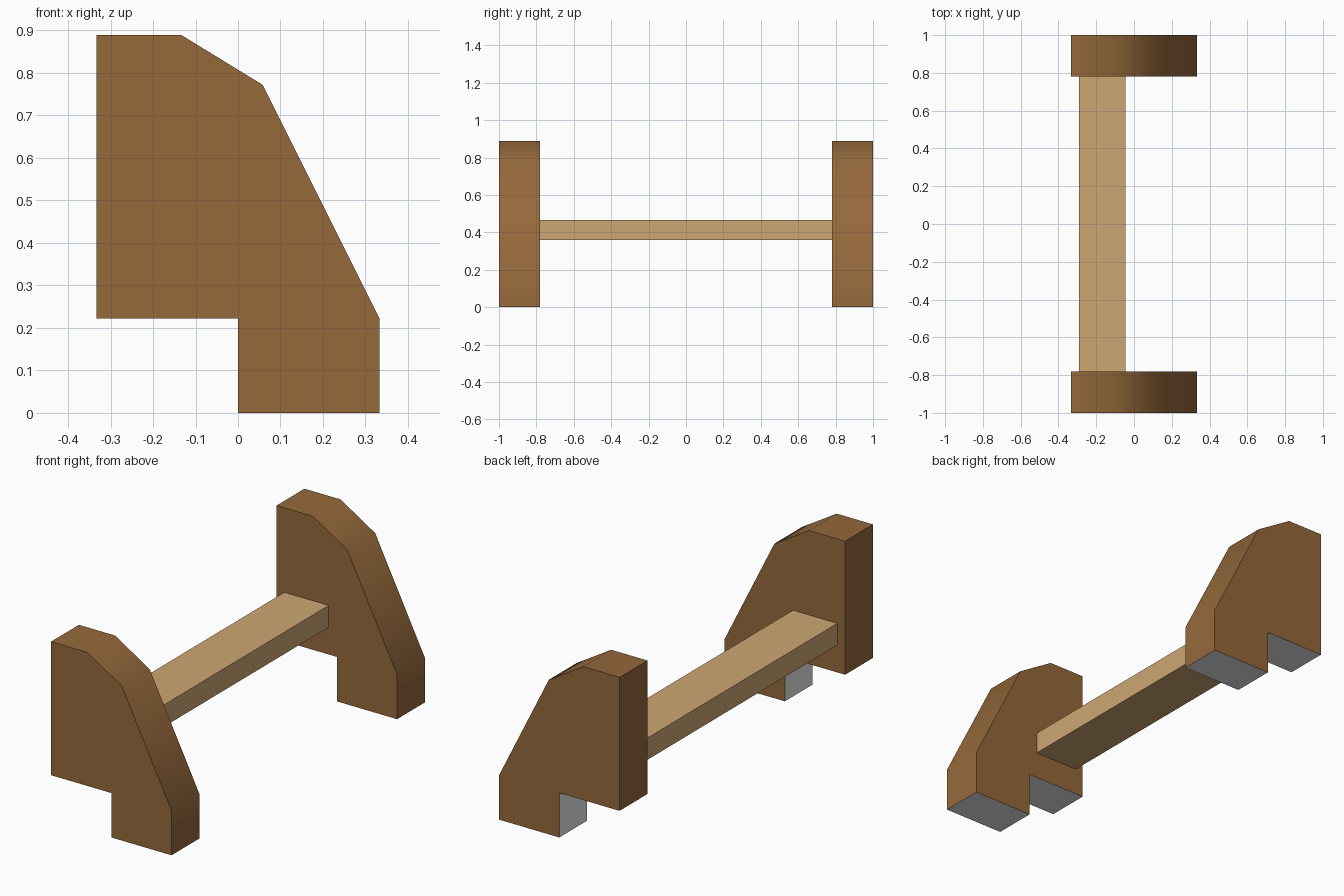
import bpy, bmesh, math
from mathutils import Vector

if "Cube" in bpy.data.objects:
    bpy.data.objects.remove(bpy.data.objects["Cube"])


def material(name, rgb):
    m = bpy.data.materials.new(name)
    m.diffuse_color = (*rgb, 1.0)
    m.use_nodes = True
    m.node_tree.nodes["Principled BSDF"].inputs["Base Color"].default_value = m.diffuse_color
    return m


dark_wood = material("dark_wood", (0.300, 0.141, 0.044))
light_wood = material("light_wood", (0.617, 0.386, 0.174))
bare_grey = material("bare_grey", (0.8, 0.8, 0.8))


def extrude_profile(name, points, y0, y1, mats):
    """Solid made by sweeping an x-z outline from y0 to y1."""
    bm = bmesh.new()
    face = bm.faces.new([bm.verts.new((x, y0, z)) for x, z in points])
    ext = bmesh.ops.extrude_face_region(bm, geom=[face])
    moved = [g for g in ext["geom"] if isinstance(g, bmesh.types.BMVert)]
    bmesh.ops.translate(bm, verts=moved, vec=Vector((0, y1 - y0, 0)))
    bmesh.ops.recalc_face_normals(bm, faces=bm.faces)
    mesh = bpy.data.meshes.new(name)
    bm.to_mesh(mesh)
    bm.free()
    for m in mats:
        mesh.materials.append(m)
    obj = bpy.data.objects.new(name, mesh)
    bpy.context.collection.objects.link(obj)
    return obj


# Side panels: sloping front, notch cut under the back
outline = [(-0.333, 0.222), (0, 0.222), (0, 0), (0.333, 0), (0.333, 0.222),
           (0.058, 0.772), (-0.133, 0.889), (-0.333, 0.889)]
for name, y0, y1 in (("front_side_panel", -1.0, -0.78), ("back_side_panel", 0.78, 1.0)):
    panel = extrude_profile(name, outline, y0, y1, [dark_wood, bare_grey])
    # Undersides and the notch wall are unpainted; the curved edge is smooth
    for p in panel.data.polygons:
        notch_wall = p.normal.x < -0.5 and p.center.x > -0.1
        p.material_index = 1 if p.normal.z < -0.5 or notch_wall else 0
        p.use_smooth = True
    panel.data.set_sharp_from_angle(angle=math.radians(45))

# Cross plank joining the panels
extrude_profile("cross_plank",
                [(-0.29, 0.358), (-0.045, 0.358), (-0.045, 0.467), (-0.29, 0.467)],
                -0.78, 0.78, [light_wood])
